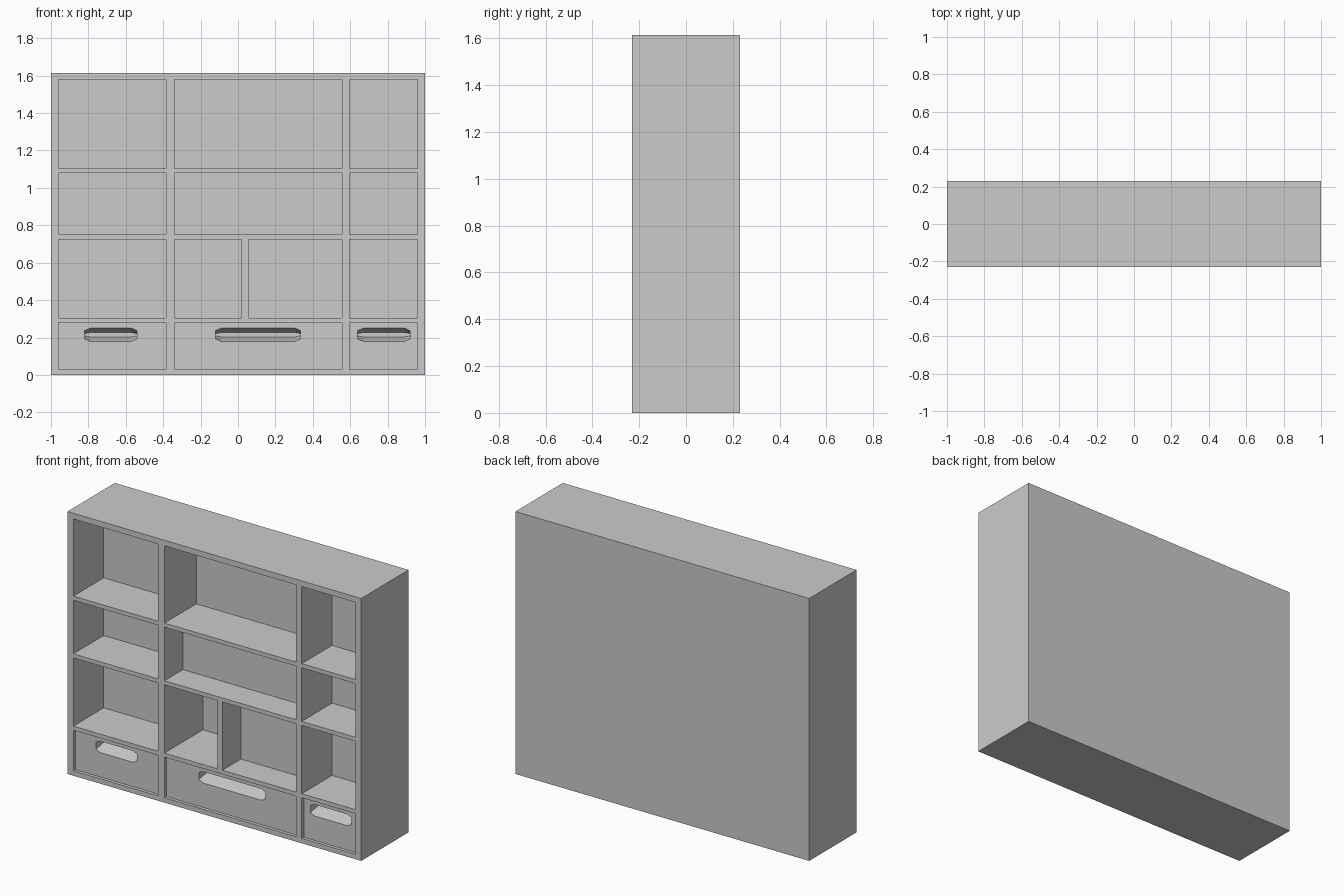
import bpy, bmesh

if "Cube" in bpy.data.objects:
    bpy.data.objects.remove(bpy.data.objects["Cube"])

W, D, H = 2.0, 0.46, 1.615
FRONT = -D / 2


def make_object(name, bm):
    bmesh.ops.recalc_face_normals(bm, faces=bm.faces)
    mesh = bpy.data.meshes.new(name)
    bm.to_mesh(mesh)
    bm.free()
    obj = bpy.data.objects.new(name, mesh)
    bpy.context.collection.objects.link(obj)
    return obj


def add_box(bm, x0, x1, y0, y1, z0, z1):
    verts = bmesh.ops.create_cube(bm, size=1)["verts"]
    bmesh.ops.scale(bm, vec=(x1 - x0, y1 - y0, z1 - z0), verts=verts)
    bmesh.ops.translate(bm, vec=((x0 + x1) / 2, (y0 + y1) / 2, (z0 + z1) / 2), verts=verts)


def cut(target, cutter):
    mod = target.modifiers.new("cut", "BOOLEAN")
    mod.operation = "DIFFERENCE"
    mod.solver = "EXACT"
    mod.object = cutter
    bpy.context.view_layer.objects.active = target
    bpy.ops.object.modifier_apply(modifier=mod.name)
    bpy.data.objects.remove(cutter)


def grip_ring(bm, x0, x1, y, z0, z1, cx, cz):
    # Long octagon: a rectangle with clipped corners
    pts = [(x0 + cx, z0), (x1 - cx, z0), (x1, z0 + cz), (x1, z1 - cz),
           (x1 - cx, z1), (x0 + cx, z1), (x0, z1 - cz), (x0, z0 + cz)]
    return [bm.verts.new((x, y, z)) for x, z in pts]


def grip_cutter(x0, x1):
    # Finger pocket that narrows in height towards the back
    bm = bmesh.new()
    y = FRONT + 0.02
    rings = [grip_ring(bm, x0, x1, y - 0.03, 0.18, 0.25, 0.03, 0.013),
             grip_ring(bm, x0, x1, y, 0.18, 0.25, 0.03, 0.013),
             grip_ring(bm, x0, x1, y + 0.09, 0.203, 0.227, 0.03, 0.006)]
    for a, b in zip(rings, rings[1:]):
        for i in range(8):
            j = (i + 1) % 8
            bm.faces.new((a[i], a[j], b[j], b[i]))
    bm.faces.new(rings[0])
    bm.faces.new(rings[-1])
    return make_object("grip_cutter", bm)


LEFT, MID, RIGHT = (-0.96, -0.385), (-0.34, 0.555), (0.595, 0.96)
TOP, SECOND, THIRD, BOTTOM = (1.105, 1.58), (0.75, 1.08), (0.305, 0.725), (0.03, 0.28)

# Open compartments: x range, z range, depth
bays = [(c, r, 0.295) for c in (LEFT, RIGHT) for r in (TOP, SECOND, THIRD)]
bays += [(MID, TOP, 0.31), (MID, SECOND, 0.18),
         ((-0.34, 0.02), THIRD, 0.375), ((0.055, 0.555), THIRD, 0.18)]
# Drawer bays
bays += [(c, BOTTOM, 0.2) for c in (LEFT, MID, RIGHT)]

# Cabinet body with all bays cut out
bm = bmesh.new()
add_box(bm, -W / 2, W / 2, -D / 2, D / 2, 0, H)
cabinet = make_object("cabinet_body", bm)
bm = bmesh.new()
for (x0, x1), (z0, z1), depth in bays:
    add_box(bm, x0, x1, FRONT - 0.1, FRONT + depth, z0, z1)
cut(cabinet, make_object("bay_cutter", bm))

# Drawers set slightly back, each with a recessed grip
for name, col, grip in (("left_drawer", LEFT, (-0.82, -0.54)),
                        ("middle_drawer", MID, (-0.12, 0.335)),
                        ("right_drawer", RIGHT, (0.64, 0.92))):
    bm = bmesh.new()
    add_box(bm, *col, FRONT + 0.02, FRONT + 0.2, *BOTTOM)
    drawer = make_object(name, bm)
    cut(drawer, grip_cutter(*grip))
